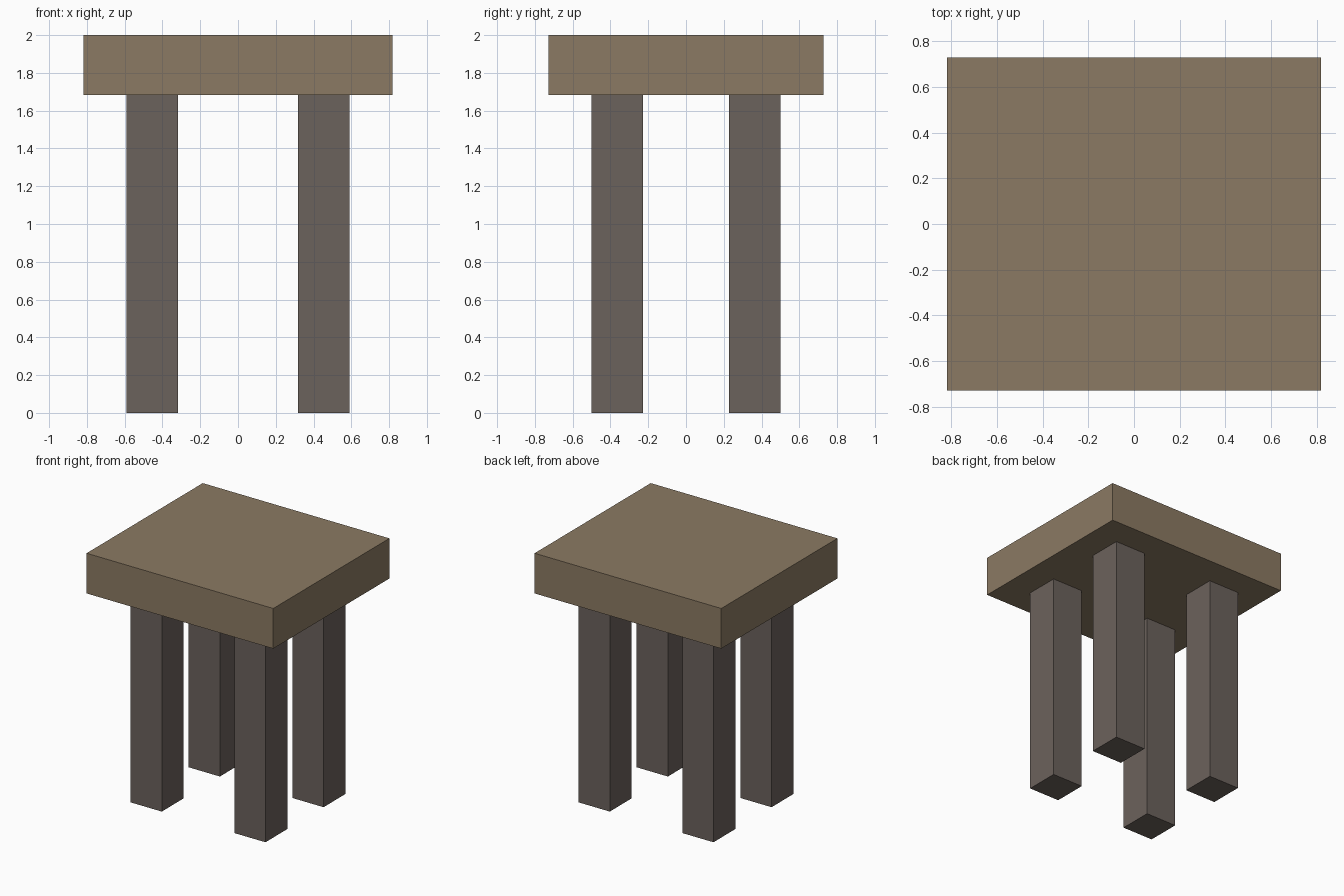
import bpy

if "Cube" in bpy.data.objects:
    bpy.data.objects.remove(bpy.data.objects["Cube"])

U = 1 / 22  # module the design is laid out on


def material(name, color):
    mat = bpy.data.materials.new(name)
    mat.diffuse_color = (*color, 1)
    mat.use_nodes = True
    mat.node_tree.nodes["Principled BSDF"].inputs["Base Color"].default_value = mat.diffuse_color
    return mat


def box(name, center, size, mat):
    bpy.ops.mesh.primitive_cube_add(size=1, location=center)
    obj = bpy.context.object
    obj.name = name
    obj.scale = size
    bpy.ops.object.transform_apply(location=False, rotation=False, scale=True)
    obj.data.materials.append(mat)
    return obj


top_wood = material("top_wood", (0.26, 0.195, 0.125))
leg_wood = material("leg_wood", (0.148, 0.122, 0.107))

TOP_Z, UNDERSIDE_Z = 2.0, 37 * U

# Thick slab top
box("seat", (0, 0, (TOP_Z + UNDERSIDE_Z) / 2),
    (36 * U, 32 * U, TOP_Z - UNDERSIDE_Z), top_wood)

# Four square legs, inset from the slab edges
for y_name, sy in (("front", -1), ("back", 1)):
    for x_name, sx in (("left", -1), ("right", 1)):
        box(f"{y_name}_{x_name}_leg", (sx * 10 * U, sy * 8 * U, UNDERSIDE_Z / 2),
            (6 * U, 6 * U, UNDERSIDE_Z), leg_wood)
